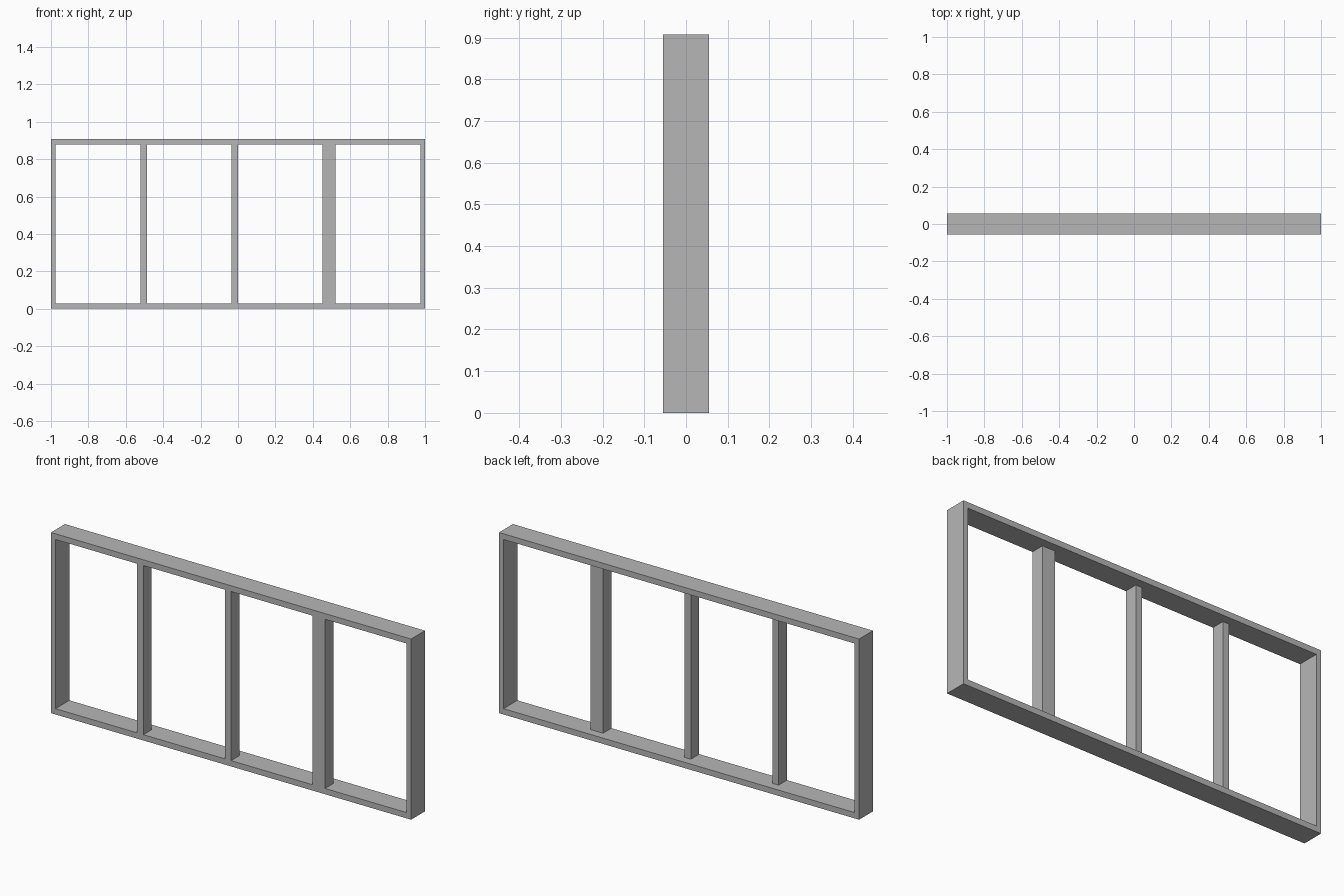
import bpy
import bmesh

cube = bpy.data.objects.get("Cube")
if cube:
    bpy.data.objects.remove(cube, do_unlink=True)

# Overall sizes
HALF_W, HEIGHT, HALF_D = 1.0, 0.907, 0.055
JAMB, RAIL = 0.025, 0.029
POST_BACK = 0.012
POST_WIDTHS = (0.035, 0.035, 0.07)

# Single grey paint
grey = bpy.data.materials.new("plain grey")
grey.use_nodes = True
colour = (0.47, 0.47, 0.47, 1)
grey.diffuse_color = colour
grey.node_tree.nodes["Principled BSDF"].inputs["Base Color"].default_value = colour


def add_object(name, bm):
    bmesh.ops.recalc_face_normals(bm, faces=bm.faces)
    mesh = bpy.data.meshes.new(name)
    bm.to_mesh(mesh)
    bm.free()
    mesh.materials.append(grey)
    obj = bpy.data.objects.new(name, mesh)
    bpy.context.collection.objects.link(obj)
    return obj


def rectangle(bm, x0, x1, z0, z1, y):
    return [bm.verts.new((x, y, z)) for x, z in ((x0, z0), (x1, z0), (x1, z1), (x0, z1))]


def bridge(bm, a, b):
    for i in range(4):
        j = (i + 1) % 4
        bm.faces.new((a[i], a[j], b[j], b[i]))


# Outer frame: four rectangular loops joined into a closed ring
bm = bmesh.new()
outer = (-HALF_W, HALF_W, 0, HEIGHT)
inner = (-HALF_W + JAMB, HALF_W - JAMB, RAIL, HEIGHT - RAIL)
loops = [rectangle(bm, *outer, -HALF_D), rectangle(bm, *outer, HALF_D),
         rectangle(bm, *inner, HALF_D), rectangle(bm, *inner, -HALF_D)]
for k in range(4):
    bridge(bm, loops[k], loops[(k + 1) % 4])
add_object("outer_frame", bm)

# Upright posts: flush with the front, set in at the back, equal openings
opening = (2 * (HALF_W - JAMB) - sum(POST_WIDTHS)) / (len(POST_WIDTHS) + 1)
x = -HALF_W + JAMB
for name, width in zip(("right_post", "middle_post", "left_wide_post"), POST_WIDTHS):
    x += opening
    bm = bmesh.new()
    front = rectangle(bm, x, x + width, RAIL, HEIGHT - RAIL, -HALF_D)
    back = rectangle(bm, x, x + width, RAIL, HEIGHT - RAIL, POST_BACK)
    bridge(bm, front, back)
    bm.faces.new(front)
    bm.faces.new(back)
    add_object(name, bm)
    x += width
